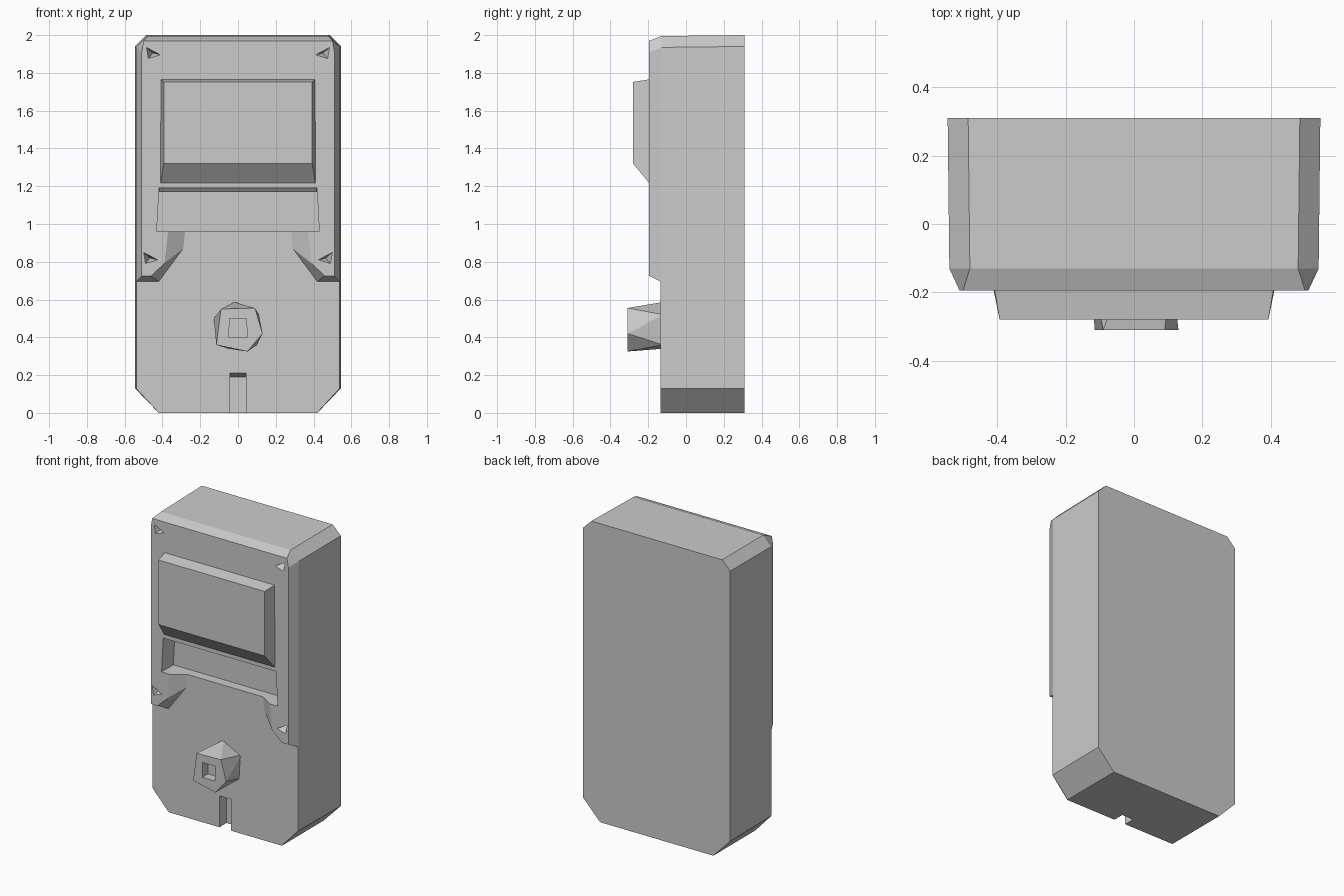
import bpy, bmesh

cube = bpy.data.objects.get("Cube")
if cube:
    bpy.data.objects.remove(cube)

grey = bpy.data.materials.new("plain_grey")
grey.use_nodes = True
shade = (0.6, 0.6, 0.6, 1)
grey.diffuse_color = shade
grey.node_tree.nodes["Principled BSDF"].inputs["Base Color"].default_value = shade


def make(name, bm):
    bmesh.ops.recalc_face_normals(bm, faces=bm.faces)
    mesh = bpy.data.meshes.new(name)
    bm.to_mesh(mesh)
    bm.free()
    mesh.materials.append(grey)
    obj = bpy.data.objects.new(name, mesh)
    bpy.context.collection.objects.link(obj)
    return obj


def loft(name, sections):
    """Solid through matching x-z outlines, given as (y, outline)."""
    bm = bmesh.new()
    rings = [[bm.verts.new((x, y, z)) for x, z in pts] for y, pts in sections]
    n = len(rings[0])
    for a, b in zip(rings, rings[1:]):
        for i in range(n):
            j = (i + 1) % n
            bm.faces.new((a[i], a[j], b[j], b[i]))
    bm.faces.new(rings[0])
    bm.faces.new(rings[-1])
    return make(name, bm)


def hull(name, sections):
    bm = bmesh.new()
    for y, pts in sections:
        for x, z in pts:
            bm.verts.new((x, y, z))
    bmesh.ops.convex_hull(bm, input=bm.verts)
    bmesh.ops.dissolve_limit(bm, angle_limit=0.01, verts=bm.verts, edges=bm.edges)
    return make(name, bm)


def mirrored(half):
    return half + [(-x, z) for x, z in reversed(half)]


def cut(target, cutter):
    mod = target.modifiers.new("cut", 'BOOLEAN')
    mod.operation = 'DIFFERENCE'
    mod.solver = 'EXACT'
    mod.object = cutter
    bpy.context.view_layer.objects.active = target
    bpy.ops.object.modifier_apply(modifier=mod.name)
    bpy.data.objects.remove(cutter)


# Case with chamfered corners and a bevelled front rim
def case_outline(side, top, corner):
    return mirrored([(0.42, 0), (side, 0.13), (side, top - 0.06), (side - corner, top)])


body = loft("case", [
    (0.31, case_outline(0.545, 2.0, 0.06)),
    (-0.13, case_outline(0.54, 1.995, 0.06)),
    (-0.195, case_outline(0.51, 1.97, 0.01)),
])


# Lower front panel, stepped back beneath two flared arms
def panel_outline(arm):
    return mirrored([(0.7, -0.1), (0.7, arm[0][1])] + arm)


base = panel_outline([(0.42, 0.695), (0.29, 0.87), (0.28, 0.965)])
rim = panel_outline([(0.46, 0.725), (0.39, 0.79), (0.37, 0.965)])
cut(body, loft("panel_cutter", [(-0.135, base), (-0.195, rim), (-0.3, rim)]))

# Recess under the screen
tray = mirrored([(0.43, 0.96), (0.418, 1.19)])
cut(body, loft("recess_cutter", [(-0.07, tray), (-0.4, tray)]))

# Slot at the bottom with a sloping end
cut(body, loft("slot_cutter", [
    (-0.06, mirrored([(0.043, -0.1), (0.043, 0.19)])),
    (-0.135, mirrored([(0.043, -0.1), (0.043, 0.21)])),
    (-0.3, mirrored([(0.043, -0.1), (0.043, 0.25)])),
]))

# Small triangular screw pits
for side in (-1, 1):
    for x, z in ((0.45, 1.905), (0.465, 0.82)):
        cx = side * x
        tri = [(cx - 0.035, z + 0.03), (cx - 0.025, z - 0.03), (cx + 0.04, z - 0.01)]
        if side > 0:
            tri = [(2 * cx - px, pz) for px, pz in tri]
        tip = [(cx + (px - cx) * 0.1, z + (pz - z) * 0.1) for px, pz in tri]
        cut(body, loft("pit_cutter", [(-0.14, tip), (-0.196, tri), (-0.22, tri)]))

# Raised screen with a sloping lower lip
hull("screen", [
    (-0.28, mirrored([(0.393, 1.32), (0.393, 1.752)])),
    (-0.192, mirrored([(0.408, 1.213), (0.408, 1.766)])),
    (-0.157, mirrored([(0.418, 1.17), (0.408, 1.766)])),
    (-0.03, mirrored([(0.418, 1.17), (0.408, 1.766)])),
])

# Five-sided twisted knob with a square socket
knob = hull("knob", [
    (-0.31, [(-0.09, 0.55), (0.09, 0.555), (0.13, 0.42), (0.05, 0.325), (-0.115, 0.36)]),
    (-0.12, [(-0.02, 0.587), (0.11, 0.52), (0.1, 0.36), (-0.05, 0.34), (-0.128, 0.5)]),
])
socket = mirrored([(0.048, 0.4), (0.045, 0.5)])
cut(knob, loft("socket_cutter", [(-0.25, socket), (-0.4, socket)]))
